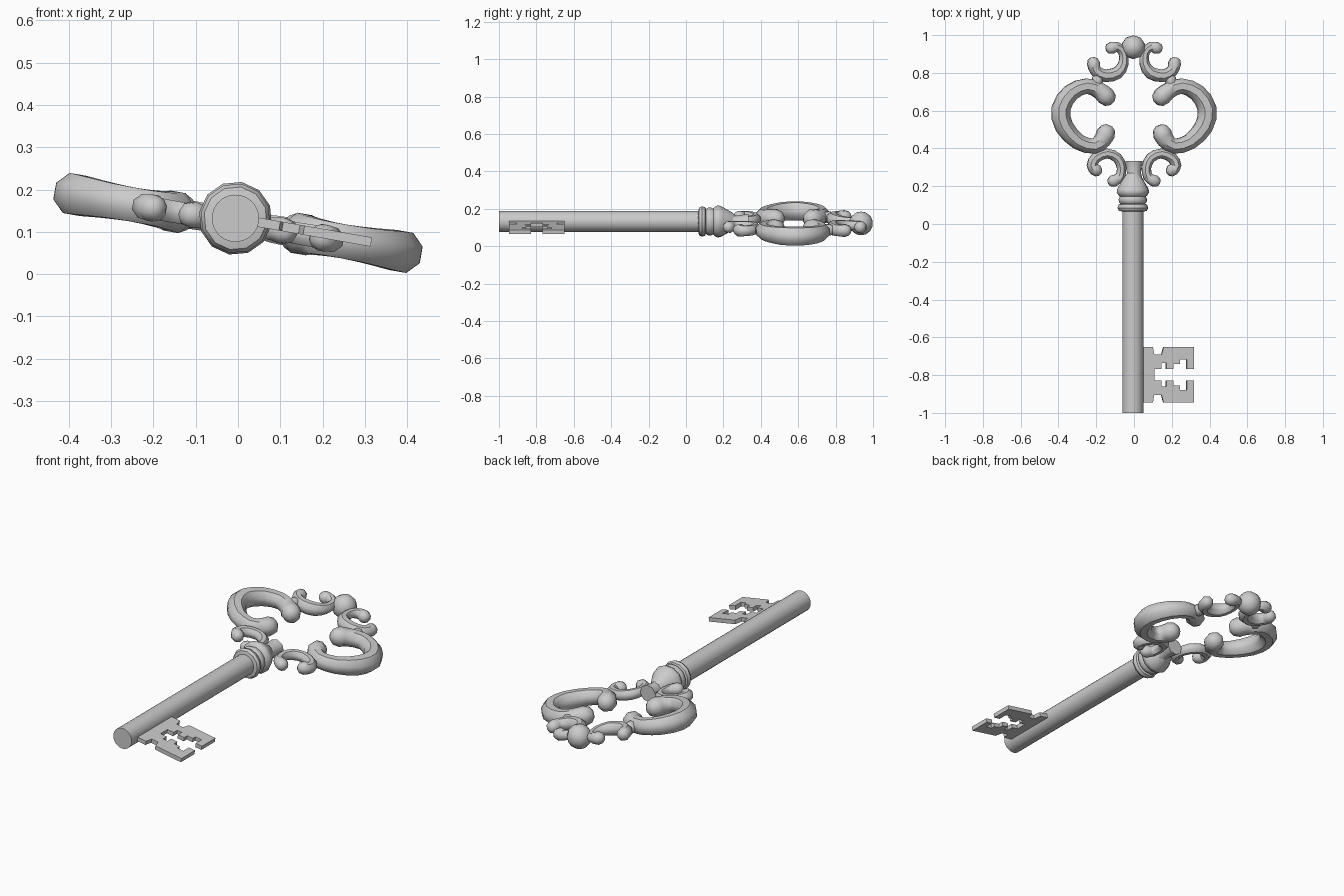
import bpy, bmesh
from math import sin, cos, pi, radians
from mathutils import Vector, Matrix

if "Cube" in bpy.data.objects:
    bpy.data.objects.remove(bpy.data.objects["Cube"])

TILT = Matrix.Rotation(radians(9.9), 4, 'Y')


def finish(bm, name, origin, smooth=45):
    bmesh.ops.recalc_face_normals(bm, faces=bm.faces)
    bm.transform(Matrix.Translation(origin) @ TILT)
    me = bpy.data.meshes.new(name)
    bm.to_mesh(me)
    bm.free()
    ob = bpy.data.objects.new(name, me)
    bpy.context.collection.objects.link(ob)
    bpy.ops.object.select_all(action='DESELECT')
    bpy.context.view_layer.objects.active = ob
    ob.select_set(True)
    bpy.ops.object.shade_smooth_by_angle(angle=radians(smooth))


def skin(bm, rings):
    for a, b in zip(rings, rings[1:]):
        n = len(a)
        for i in range(n):
            bm.faces.new((a[i], a[(i + 1) % n], b[(i + 1) % n], b[i]))
    bm.faces.new(rings[0])
    bm.faces.new(rings[-1])


def lathe(name, profile, sides, origin):
    """Turn (radius, y) points around the key's long axis."""
    bm = bmesh.new()
    skin(bm, [[bm.verts.new((r * cos(2 * pi * i / sides), y, r * sin(2 * pi * i / sides)))
               for i in range(sides)] for r, y in profile])
    finish(bm, name, origin)


def catmull(a, b, c, d, t):
    return 0.5 * (2 * b + (c - a) * t + (2 * a - 5 * b + 4 * c - d) * t * t
                  + (3 * b - a - 3 * c + d) * t ** 3)


def scroll(name, pts, sides=8, steps=2):
    """Tapered round tube through (x, y, radius) points, with domed ends."""
    p = [Vector(q) for q in pts]
    p = [2 * p[0] - p[1]] + p + [2 * p[-1] - p[-2]]
    path = [catmull(*p[i:i + 4], k / steps) for i in range(len(p) - 3) for k in range(steps)]
    path.append(p[-2])
    tan = [(path[min(i + 1, len(path) - 1)] - path[max(i - 1, 0)]).xy.normalized()
           for i in range(len(path))]
    secs = [(q.xy, q.z, t) for q, t in zip(path, tan)]
    # domed ends
    c, r, t = secs[0]
    head = [(c - t * r * d, r * s, t) for d, s in ((0.95, 0.35), (0.65, 0.78))]
    c, r, t = secs[-1]
    tail = [(c + t * r * d, r * s, t) for d, s in ((0.65, 0.78), (0.95, 0.35))]
    for side, sx in (("left", 1), ("right", -1)):
        bm = bmesh.new()
        rings = []
        for c, r, t in head + secs + tail:
            ring = []
            for i in range(sides):
                a = 2 * pi * (i + 0.5) / sides
                k = r * 1.04 * cos(a)
                ring.append(bm.verts.new((sx * (c.x - t.y * k), c.y + t.x * k, r * 1.04 * sin(a))))
            rings.append(ring)
        skin(bm, rings)
        finish(bm, f"{name}_{side}", BOW)


BOW = (0, 0, 0.121)
SHAFT = (-0.006, 0, 0.132)

# shaft, ringed collar and the stem joining the bow
lathe("shaft", [(0.056, -1.0), (0.056, 0.09)], 24, SHAFT)
lathe("collar", [(0.055, 0.065), (0.075, 0.07), (0.083, 0.085), (0.077, 0.102), (0.066, 0.107),
                 (0.074, 0.115), (0.077, 0.13), (0.07, 0.146), (0.078, 0.152), (0.087, 0.168),
                 (0.085, 0.182), (0.076, 0.2), (0.05, 0.245), (0.012, 0.29)], 12, SHAFT)
lathe("stem", [(0.05, 0.22), (0.038, 0.27), (0.047, 0.333)], 8, (0, 0, 0.126))

# bow scrolls, each mirrored
scroll("main_scroll", [(-0.15, 0.675, 0.05), (-0.185, 0.705, 0.045), (-0.255, 0.73, 0.042),
                       (-0.34, 0.695, 0.046), (-0.393, 0.61, 0.05), (-0.375, 0.515, 0.049),
                       (-0.30, 0.435, 0.043), (-0.215, 0.412, 0.042), (-0.17, 0.445, 0.046),
                       (-0.152, 0.478, 0.05)])
scroll("upper_scroll", [(-0.218, 0.85, 0.034), (-0.205, 0.81, 0.031), (-0.155, 0.785, 0.035),
                        (-0.09, 0.80, 0.034), (-0.056, 0.85, 0.027), (-0.06, 0.91, 0.024),
                        (-0.09, 0.937, 0.027), (-0.12, 0.932, 0.033)])
scroll("lower_scroll", [(-0.205, 0.285, 0.033), (-0.225, 0.31, 0.029), (-0.205, 0.35, 0.028),
                        (-0.145, 0.373, 0.027), (-0.09, 0.35, 0.027), (-0.067, 0.30, 0.025),
                        (-0.075, 0.25, 0.026), (-0.11, 0.228, 0.032)])
# rounded bridges where neighbouring scrolls touch
scroll("upper_joint", [(-0.195, 0.77, 0.03), (-0.20, 0.745, 0.03)], steps=1)

# ball finial
bm = bmesh.new()
bmesh.ops.create_uvsphere(bm, u_segments=10, v_segments=7, radius=0.064)
bm.transform(Matrix.Translation((-0.004, 0.936, 0)))
finish(bm, "finial", BOW)

# bit: notched plate, outline mirrored about its middle line
half = [(0.03, -0.65), (0.10, -0.65), (0.107, -0.69), (0.147, -0.69), (0.158, -0.65),
        (0.32, -0.65), (0.32, -0.768), (0.282, -0.768), (0.282, -0.718), (0.245, -0.718),
        (0.245, -0.74), (0.21, -0.74), (0.21, -0.768), (0.172, -0.768), (0.172, -0.735),
        (0.145, -0.735), (0.145, -0.768), (0.107, -0.768)]
outline = half + [(x, -1.596 - y) for x, y in reversed(half)]
bm = bmesh.new()
face = bm.faces.new([bm.verts.new((x, y, -0.011)) for x, y in outline])
ext = bmesh.ops.extrude_face_region(bm, geom=[face])
bmesh.ops.translate(bm, vec=(0, 0, 0.022),
                    verts=[g for g in ext["geom"] if isinstance(g, bmesh.types.BMVert)])
finish(bm, "bit", (0, 0, 0.131), 20)
